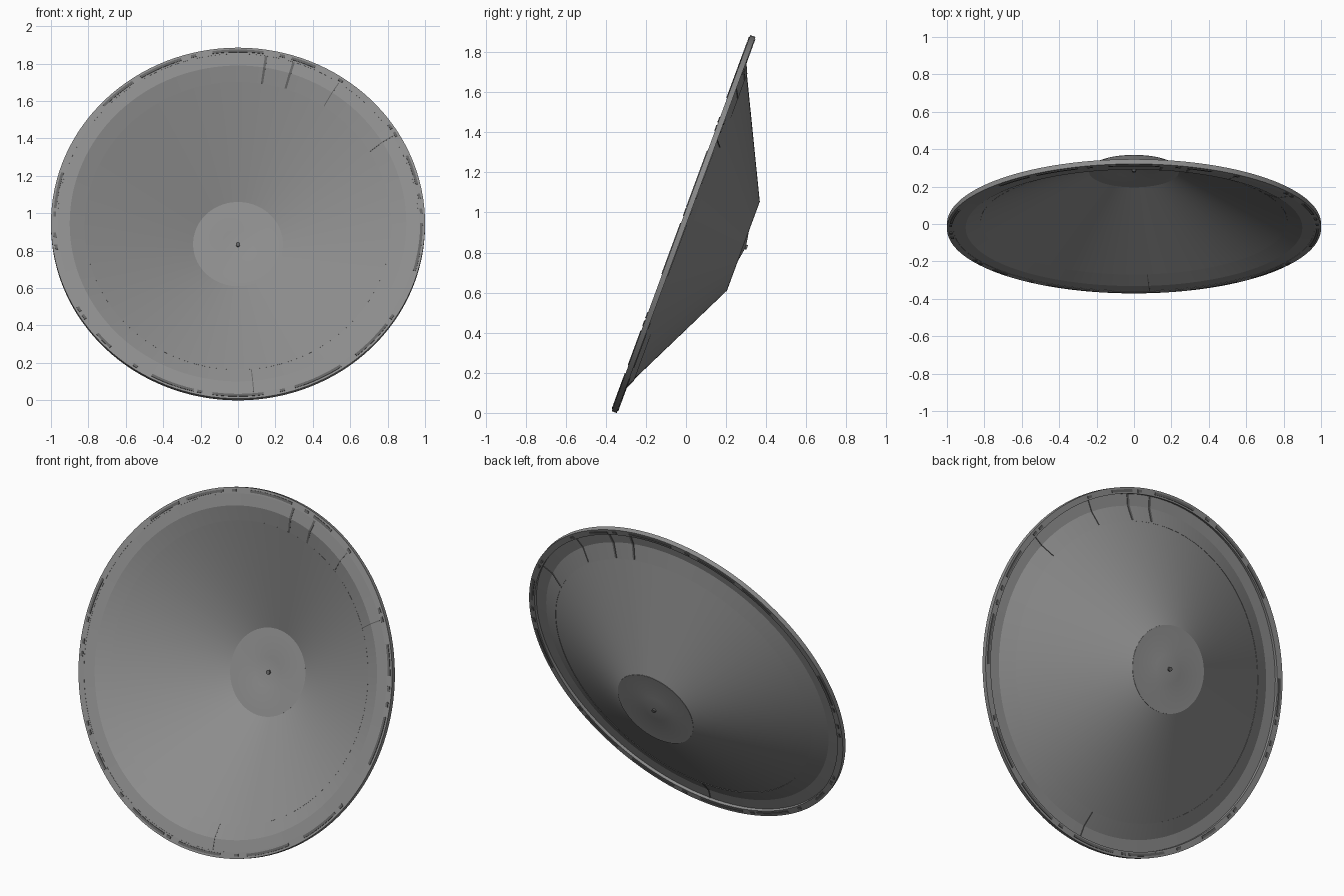
import bpy, bmesh, math
from mathutils import Matrix

cube = bpy.data.objects.get("Cube")
if cube:
    bpy.data.objects.remove(cube, do_unlink=True)

TILT = math.radians(69.75)
# Dish frame: local X is the width, local Y runs up the rim, local -Z is depth to the back
FRAME = Matrix.Translation((0, -0.025, 0.947)) @ Matrix.Rotation(TILT, 4, 'X')


def material(name, value):
    mat = bpy.data.materials.new(name)
    mat.use_nodes = True
    colour = (value, value, value, 1)
    mat.diffuse_color = colour
    bsdf = next(n for n in mat.node_tree.nodes if n.type == 'BSDF_PRINCIPLED')
    bsdf.inputs["Base Color"].default_value = colour
    return mat


GREY = material("grey", 0.27)
DARK = material("dark_grey", 0.13)


def finish(name, bm, mat):
    bmesh.ops.remove_doubles(bm, verts=bm.verts, dist=1e-5)
    bmesh.ops.recalc_face_normals(bm, faces=bm.faces)
    mesh = bpy.data.meshes.new(name)
    bm.to_mesh(mesh)
    bm.free()
    mesh.materials.append(mat)
    obj = bpy.data.objects.new(name, mesh)
    bpy.context.collection.objects.link(obj)
    obj.matrix_world = FRAME
    bpy.ops.object.select_all(action='DESELECT')
    obj.select_set(True)
    bpy.context.view_layer.objects.active = obj
    bpy.ops.object.shade_smooth_by_angle(angle=math.radians(20))
    return obj


def sweep(bm, section, start=0, end=360, steps=128):
    """Turn a closed (radius, depth) section about the dish axis."""
    full = end - start >= 360
    rings = []
    for i in range(steps + (not full)):
        a = math.radians(start + (end - start) * i / steps)
        rings.append([bm.verts.new((r * math.cos(a), r * math.sin(a), -d))
                      for r, d in section])
    n = len(section)
    for i in range(steps):
        a, b = rings[i], rings[(i + 1) % len(rings)]
        for j in range(n):
            k = (j + 1) % n
            if section[j][0] or section[k][0]:
                quad = (a[j], a[k], b[k], b[j])
                bm.faces.new(quad)
    if not full:
        bm.faces.new(rings[0])
        bm.faces.new(rings[-1])


def sheet(line, thick):
    """Closed section of a thin sheet whose back side follows the line."""
    return line + [(r, d - thick) for r, d in reversed(line)]


def box_section(r0, r1, d0, d1):
    return [(r0, d0), (r1, d0), (r1, d1), (r0, d1)]


def lathe(name, section, mat=GREY):
    bm = bmesh.new()
    sweep(bm, section)
    return finish(name, bm, mat)


# Main shells
lathe("rim", box_section(0.965, 1.0, 0, 0.027))
lathe("outer_band", sheet([(0.815, 0.052), (0.9, 0.013), (0.967, 0.009)], 0.008))
lathe("cone", sheet([(0.238, 0.331), (0.82, 0.047)], 0.006))
lathe("back_disc", sheet([(0.0, 0.345), (0.08, 0.332), (0.24, 0.332)], 0.008))

# Pin through the middle of the disc
lathe("centre_pin", [(0, 0.325), (0.012, 0.325), (0.012, 0.352), (0, 0.352)], DARK)

# Raised pads around the rim, as (middle angle, half span) in degrees
LONG = [(90, 8), (115, 7), (131, 6), (69, 4), (18, 5), (-8, 8), (169, 6),
        (-43, 7), (-64, 8), (-90, 8), (-111, 7), (-137, 3)]
SHORT = [104, 76, 56, 34, 31, 9, 4, 177, -176, -172, -150, -147,
         -124, -102, -76, -33]
pads = LONG + [(a, 0.8) for a in SHORT]
for name, d0, d1 in (("front_rim_pads", -0.004, 0.002), ("back_rim_pads", 0.025, 0.031)):
    bm = bmesh.new()
    for mid, half in pads:
        sweep(bm, box_section(0.974, 0.988, d0, d1), mid - half, mid + half,
              max(2, int(half)))
    finish(name, bm, DARK)

# Radial seams across the outer band, heavier near the top
bm = bmesh.new()
for angle, half in ((81, 0.4), (72, 0.4), (56, 0.15), (31, 0.15), (-85, 0.15)):
    ridge = sheet([(0.822, 0.053), (0.9, 0.017), (0.964, 0.013)], 0.013)
    sweep(bm, ridge, angle - half, angle + half, 1)
finish("band_seams", bm, DARK)
